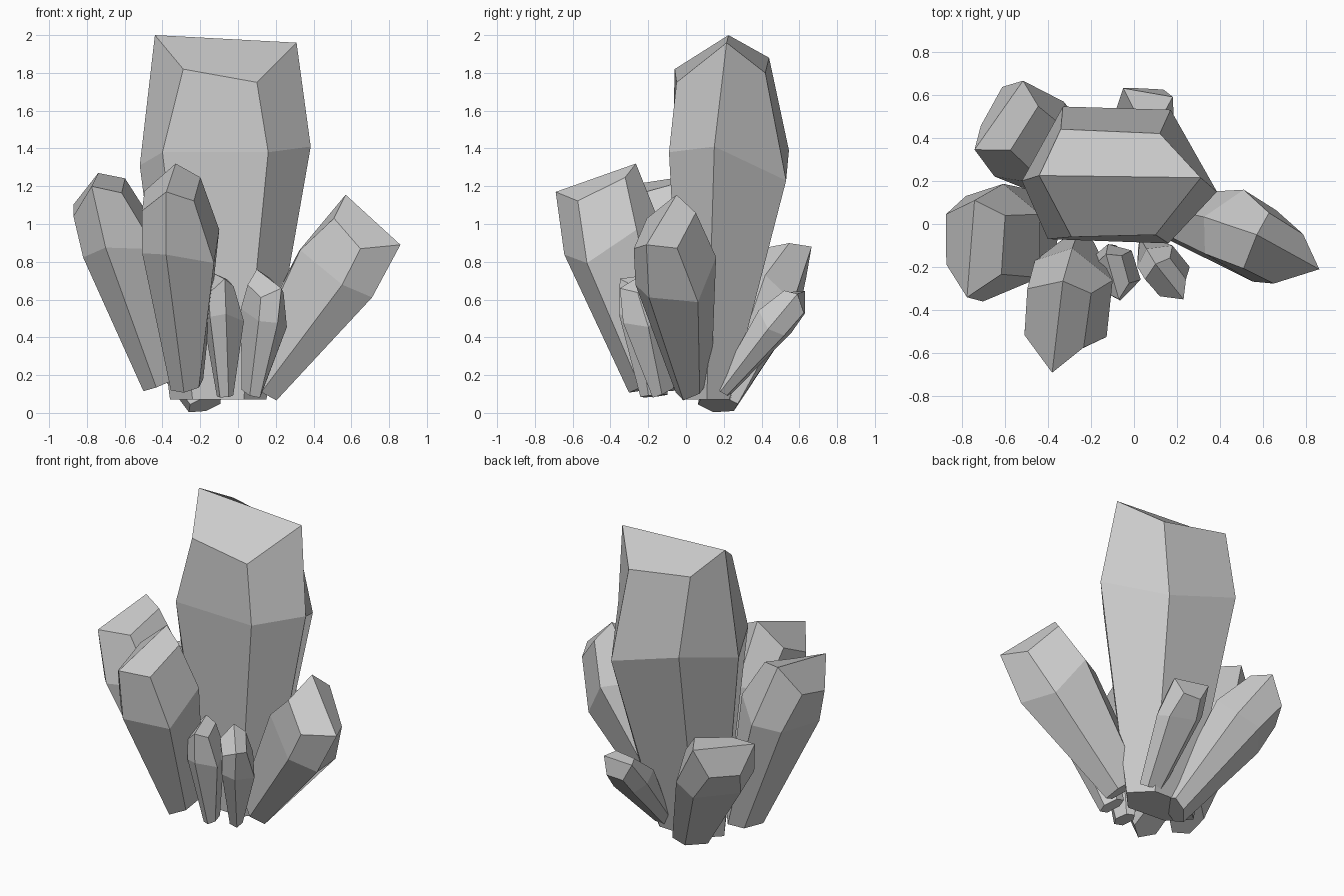
import bpy
from mathutils import Vector, Matrix

if "Cube" in bpy.data.objects:
    bpy.data.objects.remove(bpy.data.objects["Cube"])

# Master crystal: three six-sided rings (left, front-left, front-right, right, back-right, back-left).
# The top ring's left and right points are the ends of the roof-like ridge.
RINGS = [
    [(-.36, .12, .07), (-.24, 0, .07), (.03, -.02, .07), (.15, .11, .07), (.03, .23, .07), (-.24, .24, .07)],
    [(-.52, .2, 1.31), (-.40, -.07, 1.38), (.16, -.09, 1.38), (.385, .15, 1.41), (.17, .53, 1.23), (-.33, .545, 1.39)],
    [(-.44, .225, 2.0), (-.29, -.06, 1.82), (.10, -.05, 1.75), (.31, .215, 1.96), (.12, .42, 1.80), (-.34, .44, 1.88)],
]
VERTS = [Vector(p) for ring in RINGS for p in ring]
FACES = [(5, 4, 3, 2, 1, 0), (12, 13, 14, 15), (12, 15, 16, 17)]
for r in (0, 6):
    for i in range(6):
        j = (i + 1) % 6
        FACES.append((r + i, r + j, r + 6 + j, r + 6 + i))


def frame(base, a, b):
    """Axes of a crystal from its base centre and the two ridge ends."""
    base, a, b = Vector(base), Vector(a), Vector(b)
    u = b - a
    axis = (a + b) / 2 - base
    w = axis.cross(u).normalized() * u.length
    return Matrix((u, axis, w)).transposed()


MASTER = ((-.105, .11, .07), (-.44, .225, 2.0), (.31, .215, 1.96))
INV = frame(*MASTER).inverted()


def crystal(name, base, a, b):
    m = frame(base, a, b) @ INV
    origin = Vector(MASTER[0])
    pts = [m @ (v - origin) + Vector(base) for v in VERTS]
    me = bpy.data.meshes.new(name)
    me.from_pydata(pts, [], FACES)
    ob = bpy.data.objects.new(name, me)
    bpy.context.collection.objects.link(ob)
    return ob


# Cluster: base centre, ridge start, ridge end
crystal("main_crystal", *MASTER)
crystal("right_crystal", (.10, .04, .15), (.57, -.05, 1.155), (.86, -.21, .89))
crystal("front_left_crystal", (-.27, -.155, .15), (-.33, -.265, 1.32), (-.38, -.69, 1.17))
crystal("left_crystal", (-.42, -.01, .15), (-.74, .11, 1.27), (-.775, -.34, 1.20))
crystal("back_left_crystal", (-.175, .17, .045), (-.515, .665, .88), (-.74, .345, .86))
crystal("back_small_crystal", (.03, .20, .12), (.18, .59, .63), (-.05, .63, .645))
crystal("front_small_crystal_right", (.07, -.12, .11), (.10, -.186, .76), (.23, -.35, .66))
crystal("front_small_crystal_left", (-.07, -.17, .09), (-.13, -.14, .74), (-.07, -.35, .71))
